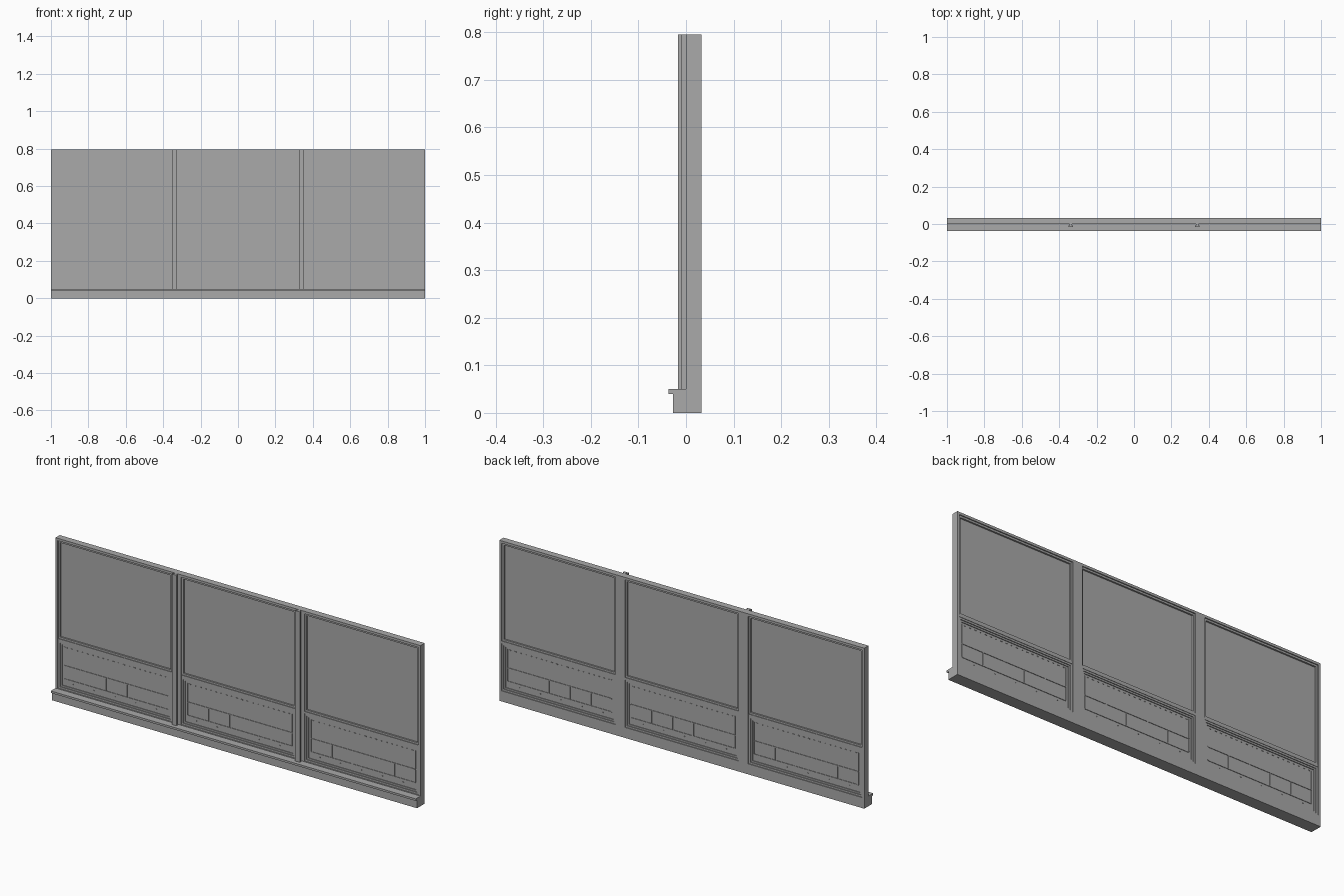
import bpy, bmesh

if "Cube" in bpy.data.objects:
    bpy.data.objects.remove(bpy.data.objects["Cube"])

grey = bpy.data.materials.new("painted grey")
grey.diffuse_color = (0.4, 0.4, 0.4, 1)
grey.use_nodes = True
grey.node_tree.nodes["Principled BSDF"].inputs["Base Color"].default_value = grey.diffuse_color


def boxes(name, items):
    """One object made of boxes given as (x0, x1, y0, y1, z0, z1)."""
    bm = bmesh.new()
    for x0, x1, y0, y1, z0, z1 in items:
        for v in bmesh.ops.create_cube(bm, size=1)["verts"]:
            v.co = (x0 + (v.co.x + .5) * (x1 - x0),
                    y0 + (v.co.y + .5) * (y1 - y0),
                    z0 + (v.co.z + .5) * (z1 - z0))
    me = bpy.data.meshes.new(name)
    bm.to_mesh(me)
    bm.free()
    me.materials.append(grey)
    ob = bpy.data.objects.new(name, me)
    bpy.context.collection.objects.link(ob)
    return ob


def ring(x0, x1, z0, z1, w, y0, y1):
    """Four boxes forming a rectangular border of width w."""
    return [(x0, x0 + w, y0, y1, z0, z1), (x1 - w, x1, y0, y1, z0, z1),
            (x0 + w, x1 - w, y0, y1, z0, z0 + w),
            (x0 + w, x1 - w, y0, y1, z1 - w, z1)]


BACK, TOP, MID = 0.033, 0.795, 0.338

# plinth, projecting sill and outer frame
boxes("plinth", [(-1, 1, -.027, BACK, 0, .04)])
boxes("sill", [(-1, 1, -.037, 0, .04, .05)])
boxes("outer_frame", [(-1, -.988, 0, BACK, .04, TOP), (.988, 1, 0, BACK, .04, TOP),
                      (-.988, .988, 0, BACK, TOP - .012, TOP),
                      (-.988, .988, 0, BACK, .04, .052)])

# mullions with a stepped cap on the front
for s, side in ((-1, "left"), (1, "right")):
    c = s * MID
    boxes(side + "_mullion", [(c - .026, c + .026, 0, BACK, .052, TOP - .012)])
    boxes(side + "_mullion_cap", [(c - .006, c + .006, -.009, 0, .05, TOP),
                                  (c - .013, c + .013, -.017, -.009, .05, TOP)])

bays = (("left", -.988, -MID - .026), ("centre", -MID + .026, MID - .026),
        ("right", MID + .026, .988))
for side, x0, x1 in bays:
    # upper window
    boxes(side + "_window_sash", ring(x0, x1, .298, TOP - .012, .009, .005, .028))
    boxes(side + "_window_pane", [(x0 + .009, x1 - .009, .013, .02, .307, TOP - .021)])
    boxes(side + "_transom", [(x0, x1, .002, .031, .287, .298)])

    # lower panel with stepped border
    boxes(side + "_panel_border", ring(x0, x1, .052, .287, .009, .004, .029)
          + ring(x0 + .009, x1 - .009, .061, .278, .008, .008, .025))
    boxes(side + "_panel", [(x0 + .017, x1 - .017, .012, .021, .069, .27)])

    # raised grid on both panel faces: one rail row above five small cells
    a, b = x0 + .028, x1 - .024
    step = (b - a) / 5
    grid, studs = [], []
    for y0, y1 in ((.0095, .012), (.021, .0235)):
        grid += [(a, b, y0, y1, z - .002, z + .002) for z in (.168, .102)]
        grid += [(a + i * step - .002, a + i * step + .002, y0, y1, .104, .166)
                 for i in range(6)]
        grid += [(x - .002, x + .002, y0, y1, .17, .262) for x in (a, b)]
        # small studs along the top edge and below the cells
        studs += [(a + (i + .3) * step / 4, a + (i + .6) * step / 4, y0, y1, .258, .261)
                  for i in range(20)]
        studs += [(a + (i + .4) * step, a + (i + .44) * step, y0, y1, .086, .089)
                  for i in range(5)]
    boxes(side + "_panel_grid", grid)
    boxes(side + "_panel_studs", studs)
